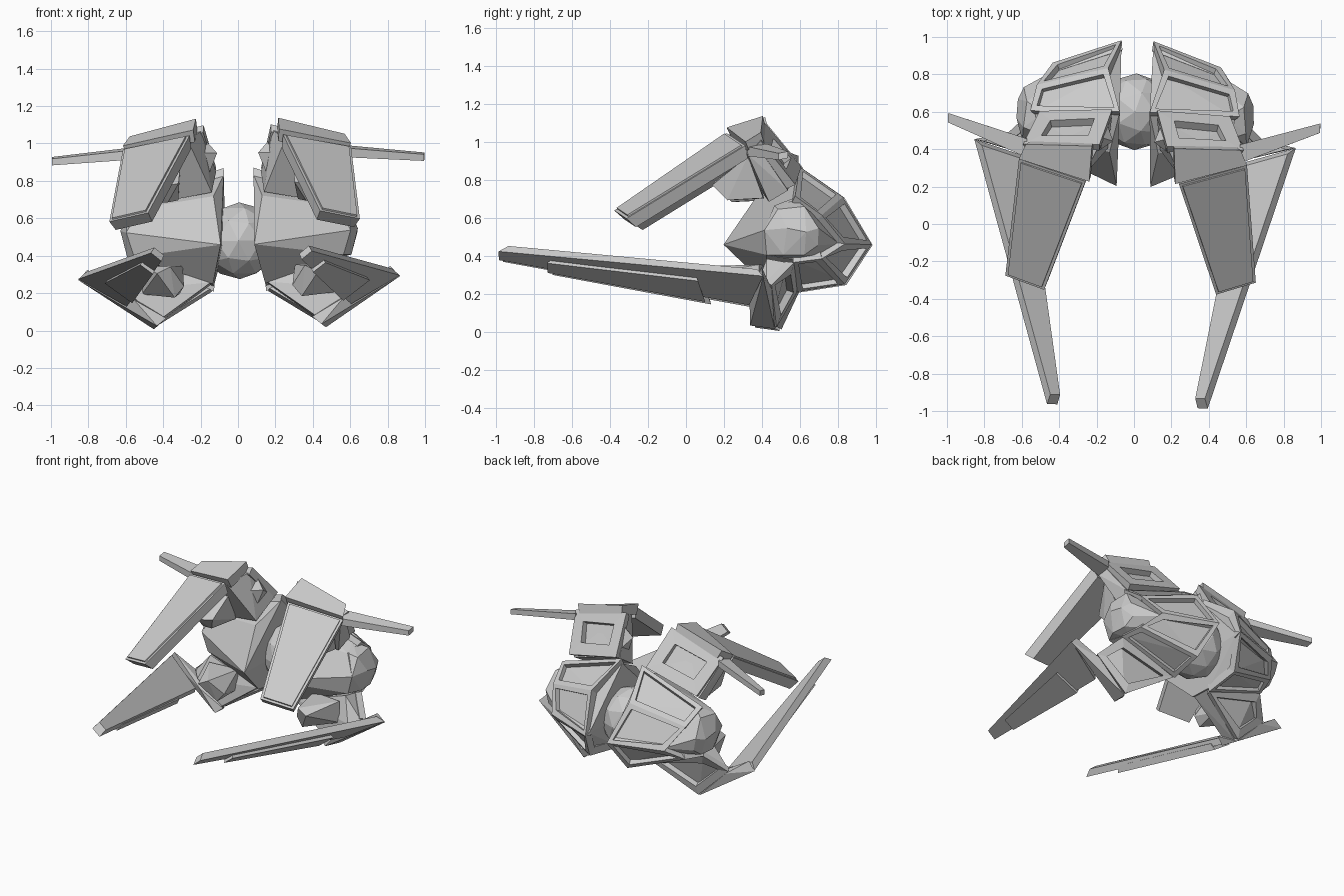
import bpy, bmesh
from mathutils import Vector, Matrix

# The whole craft sits very slightly yawed and rolled
TILT = (Matrix.Translation((-0.003, 0, 0)) @ Matrix.Rotation(-0.028, 4, 'Z')
        @ Matrix.Rotation(-0.012, 4, 'Y'))
CORE = Vector((0.33, 0.55, 0.5))


def finish(bm, name, mirror=True):
    """Mirror to the left side, tilt, and make an object."""
    if mirror:
        dup = bmesh.ops.duplicate(bm, geom=bm.verts[:] + bm.edges[:] + bm.faces[:])["geom"]
        for v in dup:
            if isinstance(v, bmesh.types.BMVert):
                v.co.x *= -1
    bmesh.ops.recalc_face_normals(bm, faces=bm.faces[:])
    bm.transform(TILT)
    me = bpy.data.meshes.new(name)
    bm.to_mesh(me)
    bm.free()
    bpy.context.collection.objects.link(bpy.data.objects.new(name, me))


def hull(name, pts):
    bm = bmesh.new()
    vs = [bm.verts.new(p) for p in pts]
    bmesh.ops.convex_hull(bm, input=vs)
    loose = [v for v in bm.verts if not v.link_faces]
    bmesh.ops.delete(bm, geom=loose, context='VERTS')
    bmesh.ops.dissolve_limit(bm, angle_limit=0.09, verts=bm.verts[:], edges=bm.edges[:])
    finish(bm, name)


def normal_of(q, centre):
    n = (q[2] - q[0]).cross(q[3] - q[1]).normalized()
    return n if n.dot(sum(q, Vector()) / 4 - centre) > 0 else -n


def panel(name, quad, thick, inset=0, depth=0, centre=CORE):
    """Slab under a quad; inset face is recessed (depth < 0) or raised."""
    q = [Vector(p) for p in quad]
    n = normal_of(q, centre)
    bm = bmesh.new()
    top = [bm.verts.new(p) for p in q]
    # underside tapers a little toward the middle so neighbours meet cleanly
    mid = sum(q, Vector()) / 4
    bot = [bm.verts.new(p.lerp(mid, 0.06) - n * thick) for p in q]
    face = bm.faces.new(top)
    bm.faces.new(bot[::-1])
    for i in range(4):
        j = (i + 1) % 4
        bm.faces.new((top[j], top[i], bot[i], bot[j]))
    bmesh.ops.recalc_face_normals(bm, faces=bm.faces[:])
    if inset:
        bmesh.ops.inset_individual(bm, faces=[face], thickness=inset)
        if depth:
            new = bmesh.ops.extrude_discrete_faces(bm, faces=[face])["faces"][0]
            for v in new.verts:
                v.co += n * depth
    finish(bm, name)


# Central faceted sphere
ball = bmesh.new()
bmesh.ops.create_icosphere(ball, subdivisions=2, radius=0.205,
                           matrix=Matrix.Translation((0, 0.6, 0.48)))
finish(ball, "core_sphere", False)

# Key body corners: inner rim, then outer rim
A, B, T = (0.08, 0.6, 0.87), (0.15, 0.83, 0.71), (0.085, 0.98, 0.46)
G, M, L = (0.15, 0.84, 0.25), (0.14, 0.59, 0.21), (0.14, 0.42, 0.25)
N, H = (0.09, 0.2, 0.46), (0.13, 0.38, 0.72)
D, C, E = (0.56, 0.59, 0.71), (0.53, 0.73, 0.61), (0.45, 0.85, 0.46)
F, K = (0.53, 0.73, 0.38), (0.57, 0.58, 0.36)
R, S = (0.6, 0.43, 0.53), (0.56, 0.44, 0.4)

# Pod body, pulled in slightly behind the window frames
shrunk = [Vector(p).lerp(CORE, 0.12) for p in (B, C, E, F, G, D, K)]
tips = [Vector(p).lerp(Vector((p[0], CORE.y, CORE.z)), 0.1) for p in (A, T, M)]
hull("pod_body", shrunk + tips + [N, H, L, R, S, (0.53, 0.48, 0.66)])

# Faceted outer hub bulging between the frames
hull("side_hub", [(0.635, 0.55, 0.54), (0.63, 0.65, 0.52), (0.595, 0.5, 0.64), (0.58, 0.64, 0.655),
                  (0.6, 0.53, 0.4), (0.59, 0.64, 0.4), (0.6, 0.715, 0.54), (0.58, 0.71, 0.45),
                  (0.49, 0.58, 0.7), (0.48, 0.72, 0.58), (0.42, 0.82, 0.46), (0.48, 0.72, 0.4),
                  (0.5, 0.58, 0.37), R, S, (0.54, 0.48, 0.66)])

# Window frames wrapping the back of each pod
for name, q in (("upper_frame", (A, B, C, D)), ("rear_upper_frame", (B, T, E, C)),
                ("rear_lower_frame", (T, G, F, E)), ("under_frame", (G, M, K, F))):
    panel(name, q, 0.055, 0.045, -0.04)

# Upper shoulder block with its window plate, forward fang and inner spike
hull("shoulder_block", [(0.12, 0.57, 0.85), (0.5, 0.55, 0.74), (0.19, 0.4, 1.07),
                        (0.57, 0.4, 0.96), (0.26, 0.25, 1.02), (0.58, 0.34, 0.93),
                        (0.14, 0.4, 0.74), (0.48, 0.45, 0.68)])
panel("shoulder_window", [(0.12, 0.61, 0.87), (0.51, 0.59, 0.77), (0.59, 0.41, 1.0),
                          (0.18, 0.42, 1.1)], 0.05, 0.115, -0.045)
hull("shoulder_fang", [(0.31, 0.16, 0.79), (0.42, 0.15, 0.77), (0.37, 0.23, 0.69),
                       (0.44, 0.23, 0.69), (0.3, 0.36, 0.93), (0.52, 0.34, 0.92),
                       (0.32, 0.42, 0.7), (0.48, 0.42, 0.7)])
hull("shoulder_spike", [(0.11, 0.44, 0.95), (0.18, 0.46, 1.03), (0.14, 0.52, 0.9),
                        (0.15, 0.43, 0.85), (0.22, 0.36, 0.95)])

# Upper cap, forward-swept plate and thin side arm
low = Vector((0.4, 0.4, 0.4))
panel("upper_cap", [(0.22, 0.41, 1.135), (0.575, 0.41, 1.045), (0.61, 0.33, 0.995),
                    (0.23, 0.22, 1.075)], 0.07, centre=low)
panel("upper_plate", [(0.25, 0.22, 1.045), (0.61, 0.33, 0.975), (0.67, -0.295, 0.59),
                      (0.46, -0.365, 0.635)], 0.07, 0.022, 0.01, centre=low)
hull("side_arm", [(0.57, y, z) for y, z in ((0.34, 0.92), (0.34, 0.97), (0.44, 0.94), (0.44, 0.985))]
     + [(0.995, y, z) for y, z in ((0.515, 0.895), (0.515, 0.93), (0.565, 0.905), (0.565, 0.94))])

# Lower leg block with window, and its forward fang
hull("leg_block", [(0.15, 0.55, 0.25), (0.54, 0.55, 0.36), (0.15, 0.42, 0.26),
                   (0.45, 0.46, 0.03), (0.43, 0.38, 0.06), (0.66, 0.44, 0.24),
                   (0.6, 0.38, 0.22), (0.54, 0.44, 0.38)])
panel("leg_window", [(0.15, 0.59, 0.21), (0.56, 0.585, 0.36), (0.68, 0.47, 0.24),
                     (0.46, 0.49, 0.02)], 0.045, 0.07, -0.04)
hull("leg_fang", [(0.29, 0.25, 0.24), (0.36, 0.17, 0.345), (0.43, 0.16, 0.31),
                  (0.34, 0.24, 0.18), (0.32, 0.42, 0.2), (0.3, 0.42, 0.35),
                  (0.52, 0.4, 0.35), (0.52, 0.4, 0.2)])

# Foot cap, long lower blade and the raised strip on its outer side
hull("foot_cap", [(0.86, 0.43, 0.28), (0.81, 0.42, 0.335), (0.6, 0.37, 0.13),
                  (0.56, 0.35, 0.17), (0.44, 0.35, 0.03), (0.46, 0.48, 0.012),
                  (0.39, 0.37, 0.07), (0.66, 0.47, 0.22)])
blade = [Vector(p) for p in ((0.86, 0.43, 0.285), (0.6, 0.35, 0.135),
                             (0.375, -0.975, 0.375), (0.43, -0.975, 0.42))]
inside = Vector((0.3, 0, 0.7))
panel("lower_blade", blade, 0.045, centre=inside)
out = normal_of(blade, inside) * 0.022


def on_blade(along, across):
    return blade[0].lerp(blade[3], along).lerp(blade[1].lerp(blade[2], along), across) + out


panel("blade_strip", [on_blade(0.23, 0.3), on_blade(0.17, 1.04), on_blade(0.8, 1.04),
                      on_blade(0.81, 0.3)], 0.045, centre=inside)
